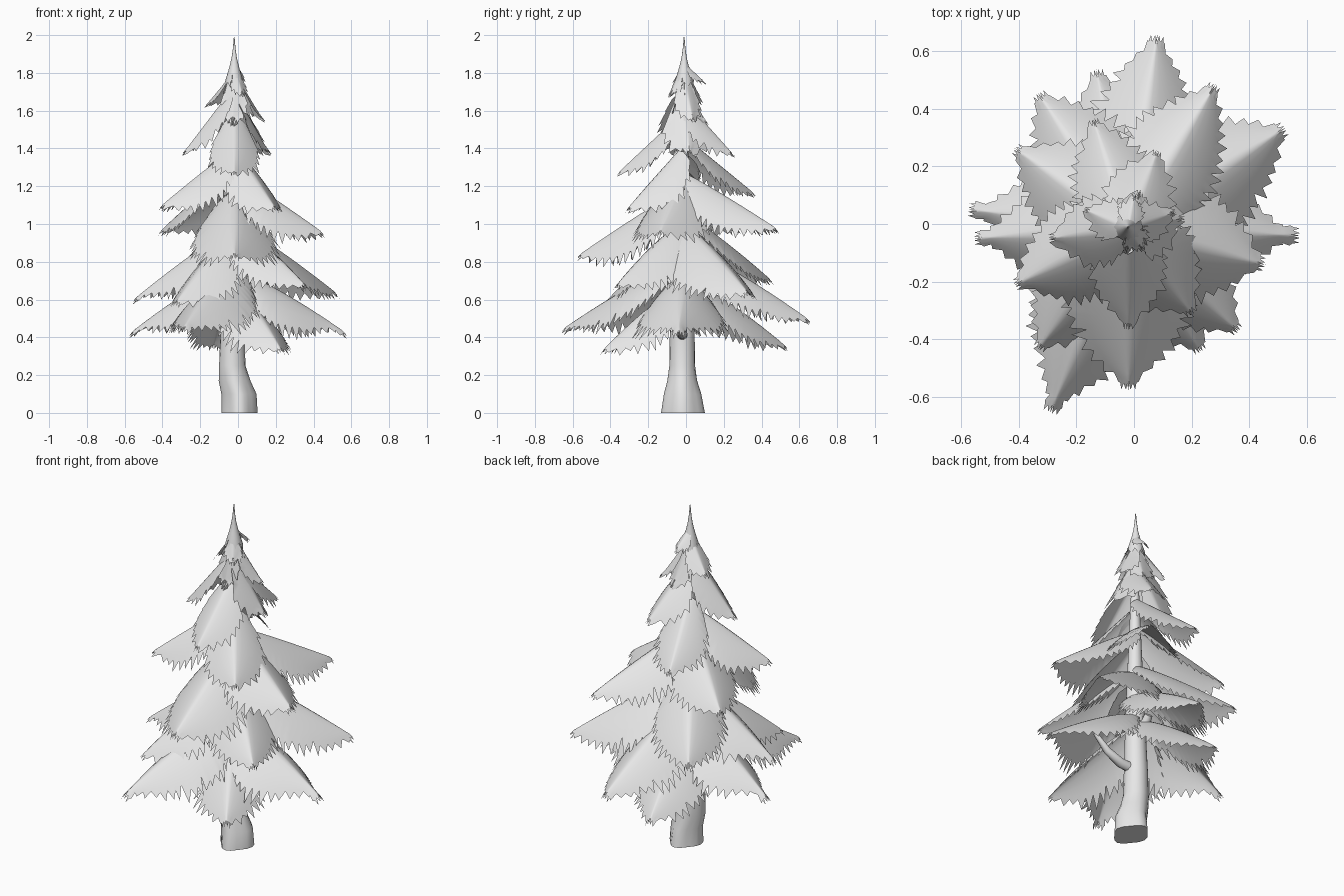
import bpy, bmesh, math, random
from mathutils import Vector

if "Cube" in bpy.data.objects:
    bpy.data.objects.remove(bpy.data.objects["Cube"])

rng = random.Random(4)
grey = bpy.data.materials.new("light grey")
grey.diffuse_color = (0.8, 0.8, 0.8, 1)
grey.use_nodes = True
grey.node_tree.nodes["Principled BSDF"].inputs["Base Color"].default_value = grey.diffuse_color
CX, CY = -0.02, -0.015          # trunk axis


def finish(bm, name, angle=50):
    mesh = bpy.data.meshes.new(name)
    bm.to_mesh(mesh)
    bm.free()
    mesh.materials.append(grey)
    ob = bpy.data.objects.new(name, mesh)
    bpy.context.collection.objects.link(ob)
    bpy.ops.object.select_all(action='DESELECT')
    ob.select_set(True)
    bpy.context.view_layer.objects.active = ob
    bpy.ops.object.shade_smooth_by_angle(angle=math.radians(angle))
    return ob


def skin(bm, rows, closed=False):
    """Join neighbouring rows of points with quads."""
    vs = [[bm.verts.new(p) for p in row] for row in rows]
    n = len(rows[0])
    for a, b in zip(vs, vs[1:]):
        for j in range(n if closed else n - 1):
            k = (j + 1) % n
            bm.faces.new((a[j], a[k], b[k], b[j]))
    return vs


def bough(name, bend, x, y, z, rise, width, taper=0.8):
    """Drooping folded sheet with a ragged needle fringe, ending at x, y, z."""
    tip = Vector((x - CX, y - CY, 0))
    out = tip.normalized()
    side = Vector((-out.y, out.x, 0))
    reach = tip.length - 0.015
    teeth = max(5, round(reach / 0.036))
    n = teeth * 2
    inner = (-0.78, -0.52, -0.26, -0.1, 0, 0.1, 0.26, 0.52, 0.78)
    rows = []
    for i in range(n + 1):
        t = i / n
        w = width * max(0.14, math.sin(math.pi * (0.15 + 0.85 * t)) ** taper)
        ridge = Vector((CX, CY, z + 0.015 + rise * (1 - t ** bend)))
        ridge += out * (0.02 + (reach - 0.02) * t)

        def edge(sign):
            if i % 2:                                   # needle point
                return sign * (1.03 + rng.uniform(0, 0.14)), rng.uniform(0.005, 0.022)
            deep = rng.random() < 0.1                   # notch
            return sign * (0.81 if deep else rng.uniform(0.88, 0.95)), 0

        (sl, fl), (sr, fr) = edge(-1), edge(1)
        row = []
        for j, s in enumerate((sl, *inner, sr)):
            fwd = fl if j == 0 else fr if j == len(inner) + 1 else 0
            p = ridge + side * (w * s) + out * (fwd - 0.1 * w * abs(s))
            p.z -= 0.8 * w * abs(s) ** 1.4 + fwd * 0.9
            if i == n:                                  # ragged front end
                p += (out - Vector((0, 0, 1.1))) * (0.022 if j % 2 else 0)
            row.append(p)
        rows.append(row)
    bm = bmesh.new()
    skin(bm, rows)
    finish(bm, name)


# Ridge bend, then boughs: tip x, y, z, rise to the trunk, half width, taper
tiers = {
    "low_bough": (1.25, [
        (0.08, 0.65, 0.49, 0.36, 0.20), (0.57, -0.04, 0.42, 0.31, 0.23, 1.5),
        (0.23, -0.44, 0.33, 0.32, 0.18), (-0.29, -0.65, 0.44, 0.33, 0.22, 1.1),
        (-0.57, 0.05, 0.42, 0.32, 0.20, 1.4), (-0.13, 0.53, 0.35, 0.34, 0.19)]),
    "lower_middle_bough": (1.15, [
        (0.52, 0.33, 0.63, 0.35, 0.22), (0.36, -0.37, 0.67, 0.32, 0.18),
        (-0.33, -0.43, 0.58, 0.36, 0.18), (-0.55, -0.05, 0.60, 0.35, 0.19, 1.3),
        (-0.33, 0.45, 0.70, 0.33, 0.19)]),
    "middle_bough": (1.08, [
        (-0.02, -0.57, 0.83, 0.33, 0.22), (0.28, 0.48, 0.97, 0.28, 0.18),
        (0.45, -0.14, 0.95, 0.29, 0.20), (-0.41, 0.26, 0.96, 0.31, 0.18),
        (-0.41, -0.21, 1.09, 0.28, 0.17)]),
    "upper_bough": (1.0, [
        (0.20, -0.31, 1.08, 0.30, 0.16), (-0.02, -0.36, 1.27, 0.29, 0.13),
        (-0.14, 0.36, 1.16, 0.28, 0.14), (0.08, 0.25, 1.37, 0.26, 0.12),
        (-0.29, -0.05, 1.38, 0.31, 0.12), (0.17, 0.02, 1.38, 0.28, 0.12)]),
    "top_bough": (0.9, [
        (0.14, 0.04, 1.55, 0.22, 0.07), (-0.17, 0.05, 1.63, 0.15, 0.07),
        (0.02, 0.11, 1.54, 0.22, 0.08), (-0.03, -0.10, 1.53, 0.24, 0.07),
        (0.00, 0.10, 1.75, 0.08, 0.045), (0.03, -0.09, 1.68, 0.12, 0.05)]),
}
for tier, (bend, items) in tiers.items():
    for k, item in enumerate(items):
        bough(f"{tier}_{k + 1}", bend, *item)

# Pointed crown
bm = bmesh.new()
rows = []
for z, r in ((1.99, 0.002), (1.93, 0.007), (1.88, 0.014), (1.83, 0.026), (1.79, 0.038), (1.75, 0.05)):
    row = []
    for j in range(16):
        a = math.tau * j / 16
        jag = 0.03 if z < 1.76 and j % 2 else 0
        row.append((CX + r * math.cos(a), CY + 0.005 + r * math.sin(a), z - jag))
    rows.append(row)
bm.faces.new(skin(bm, rows, True)[0])
finish(bm, "crown_spike")

# Trunk with a flared foot: z, x radius, y radius, lobe depth, centre x, y
bm = bmesh.new()
rows = []
for z, rx, ry, lobe, cx, cy in ((0, 0.088, 0.108, 0.008, 0.008, -0.016), (0.1, 0.086, 0.092, 0.007, 0.005, -0.018),
                                (0.17, 0.08, 0.075, 0.004, -0.018, -0.02), (0.25, 0.07, 0.068, 0, -0.03, -0.02),
                                (0.4, 0.064, 0.066, 0, -0.03, -0.02), (0.8, 0.05, 0.05, 0, CX, CY),
                                (1.3, 0.03, 0.03, 0, CX, CY), (1.8, 0.01, 0.01, 0, CX, CY)):
    row = []
    for j in range(20):
        a = math.tau * j / 20
        d = lobe * math.cos(4 * a)
        row.append((cx + (rx + d) * math.cos(a), cy + (ry + d) * math.sin(a), z))
    rows.append(row)
rings = skin(bm, rows, True)
bm.faces.new(rings[0][::-1])
bm.faces.new(rings[-1])
finish(bm, "trunk")


# Bare branches curving up under the lowest boughs
def branch(name, points, radii):
    bm = bmesh.new()
    pts = [Vector(p) for p in points]
    rows = []
    for k, (p, r) in enumerate(zip(pts, radii)):
        d = (pts[min(k + 1, len(pts) - 1)] - pts[max(k - 1, 0)]).normalized()
        u = d.cross(Vector((0, 0, 1))).normalized()
        v = u.cross(d)
        rows.append([p + (u * math.cos(math.tau * j / 10) + v * math.sin(math.tau * j / 10)) * r
                     for j in range(10)])
    rings = skin(bm, rows, True)
    bm.faces.new(rings[0])
    bm.faces.new(rings[-1][::-1])
    bmesh.ops.recalc_face_normals(bm, faces=bm.faces)
    finish(bm, name)


branch("side_branch", [(-0.03, -0.02, 0.41), (0.08, -0.02, 0.42), (0.17, -0.02, 0.46), (0.25, -0.025, 0.54)],
       (0.03, 0.027, 0.021, 0.012))
branch("back_branch", [(-0.02, 0.0, 0.62), (-0.02, 0.06, 0.64), (-0.01, 0.11, 0.69)], (0.035, 0.03, 0.022))
